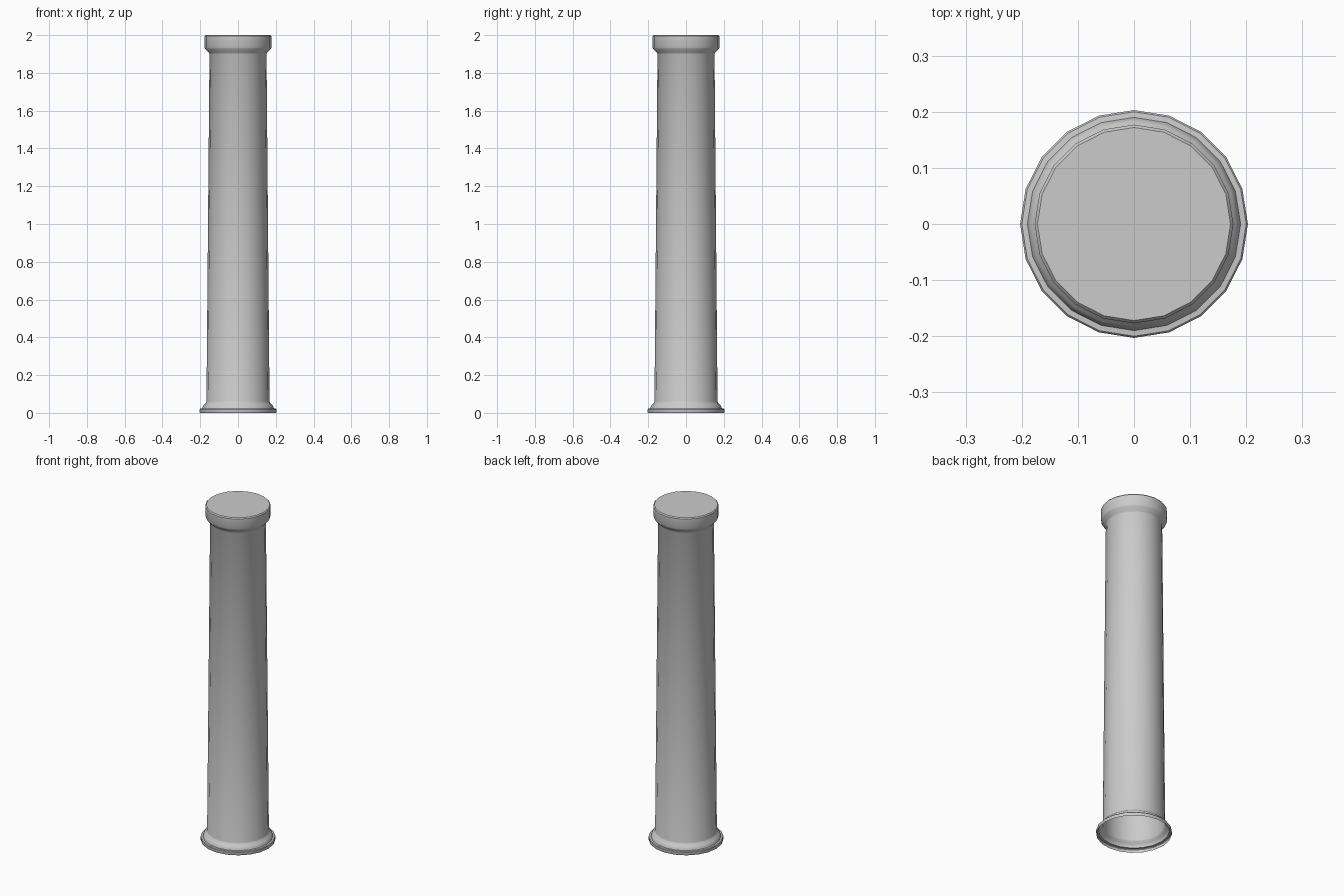
import bpy, bmesh, math

if "Cube" in bpy.data.objects:
    bpy.data.objects.remove(bpy.data.objects["Cube"])

SIDES = 20


def lathe(name, profile, cap_top=False):
    """Revolve (radius, height) points around z, open at the bottom."""
    bm = bmesh.new()
    rings = []
    for r, z in profile:
        rings.append([bm.verts.new((r * math.cos(2 * math.pi * i / SIDES),
                                    r * math.sin(2 * math.pi * i / SIDES), z))
                      for i in range(SIDES)])
    for low, high in zip(rings, rings[1:]):
        for i in range(SIDES):
            j = (i + 1) % SIDES
            bm.faces.new((low[i], low[j], high[j], high[i]))
    if cap_top:
        bm.faces.new(rings[-1])
    mesh = bpy.data.meshes.new(name)
    bm.to_mesh(mesh)
    bm.free()
    obj = bpy.data.objects.new(name, mesh)
    bpy.context.collection.objects.link(obj)
    bpy.ops.object.select_all(action='DESELECT')
    obj.select_set(True)
    bpy.context.view_layer.objects.active = obj
    bpy.ops.object.shade_smooth_by_angle(angle=math.radians(35))
    return obj


# One hollow shell: stepped base, tapering shaft, flared capital, flat top
base = [(0.201, 0.0), (0.203, 0.004), (0.203, 0.018), (0.200, 0.022),
        (0.190, 0.023), (0.187, 0.034), (0.182, 0.042), (0.170, 0.052)]
shaft = [(0.167, 0.06), (0.151, 1.90)]
capital = [(0.154, 1.906), (0.173, 1.926), (0.177, 1.935),
           (0.177, 1.994), (0.172, 2.0)]
lathe("column", base + shaft + capital, cap_top=True)
